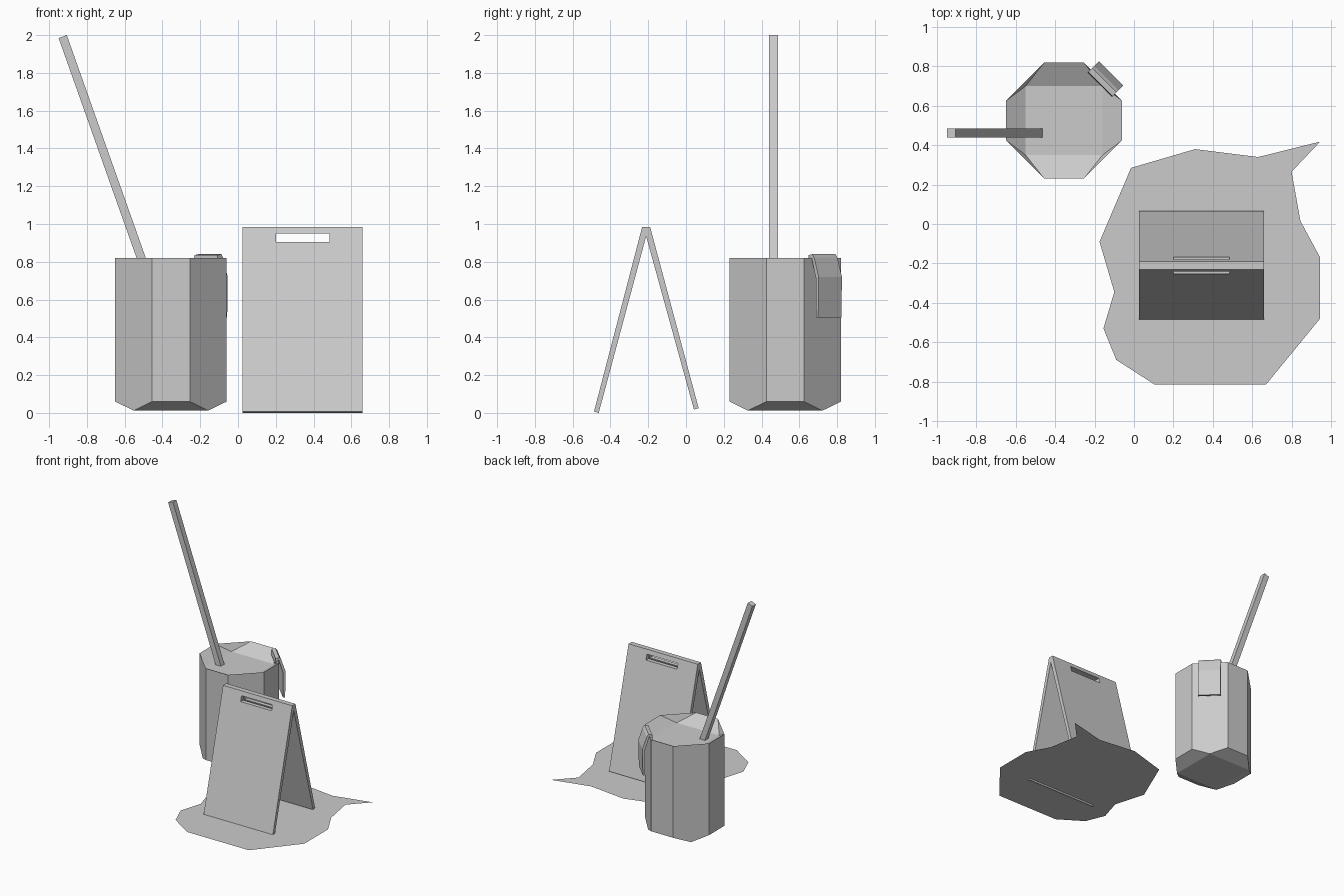
import bpy, bmesh, math
from mathutils import Vector, Matrix

cube = bpy.data.objects.get("Cube")
if cube:
    bpy.data.objects.remove(cube, do_unlink=True)

grey = bpy.data.materials.new("plain_grey")
grey.use_nodes = True
GREY = (0.6, 0.6, 0.6, 1)
grey.diffuse_color = GREY
grey.node_tree.nodes["Principled BSDF"].inputs["Base Color"].default_value = GREY


def finish(name, bm, closed=True):
    """Turn a bmesh into a flat-shaded object."""
    if closed:
        bmesh.ops.recalc_face_normals(bm, faces=bm.faces)
    mesh = bpy.data.meshes.new(name)
    bm.to_mesh(mesh)
    bm.free()
    mesh.materials.append(grey)
    ob = bpy.data.objects.new(name, mesh)
    bpy.context.collection.objects.link(ob)
    return ob


def box(name, size, matrix):
    bm = bmesh.new()
    bmesh.ops.create_cube(bm, size=1, matrix=matrix @ Matrix.Diagonal((*size, 1)))
    return finish(name, bm)


def extrude(name, points, step):
    """Extrude a closed outline of 3D points along a vector."""
    bm = bmesh.new()
    face = bm.faces.new([bm.verts.new(p) for p in points])
    out = bmesh.ops.extrude_face_region(bm, geom=[face], use_keep_orig=True)
    verts = [v for v in out["geom"] if isinstance(v, bmesh.types.BMVert)]
    bmesh.ops.translate(bm, vec=step, verts=verts)
    return finish(name, bm)


# Bucket: eight-sided body, wedge-cut foot and a sunken top
centre = Vector((-0.355, 0.525, 0))
FLAT, HALF, RIM, FOOT = 0.1, 0.295, 0.82, 0.06
outline = [(FLAT, -HALF), (HALF, -FLAT), (HALF, FLAT), (FLAT, HALF),
           (-FLAT, HALF), (-HALF, FLAT), (-HALF, -FLAT), (-FLAT, -HALF)]
bm = bmesh.new()


def ring(points, z):
    return [bm.verts.new(centre + Vector((x, y, z))) for x, y in points]


def square(a, b):
    return [(a, -b), (a, b), (-a, b), (-a, -b)]


low, high = ring(outline, FOOT), ring(outline, RIM)
base = ring(square(0.1975, 0.1975), 0.012)
well = ring(square(0.195, 0.175), 0.755)
for i in range(8):
    j = (i + 1) % 8
    bm.faces.new((low[i], low[j], high[j], high[i]))
for octagon, corners in ((low, base), (high, well)):
    bm.faces.new(corners)
    for k in range(4):
        a, b = octagon[2 * k], octagon[2 * k + 1]
        bm.faces.new((a, b, corners[k]))
        bm.faces.new((octagon[2 * k - 1], a, corners[k], corners[k - 1]))
finish("bucket", bm)

# Mop handle leaning out of the bucket
top, bottom = Vector((-0.928, 0.463, 1.992)), Vector((-0.477, 0.463, 0.72))
axis = top - bottom
tilt = Matrix.Rotation(math.atan2(axis.x, axis.z), 4, 'Y')
box("mop_handle", (0.046, 0.046, axis.length),
    Matrix.Translation((top + bottom) / 2) @ tilt)

# Cloth folded over the rim on one corner of the bucket
outward = Vector((1, 1, 0)).normalized()
along = Vector((1, -1, 0)).normalized()
fold = [(0.258, 0.79), (0.262, 0.835), (0.29, 0.84), (0.305, 0.82),
        (0.338, 0.72), (0.334, 0.505), (0.318, 0.505), (0.318, 0.71),
        (0.285, 0.82), (0.27, 0.81)]
extrude("cloth",
        [centre + outward * r + along * -0.087 + Vector((0, 0, z)) for r, z in fold],
        along * 0.174)

# Folding floor sign: two boards meeting at the top
section = [(-0.487, 0.007), (-0.232, 0.985), (-0.19, 0.985), (0.067, 0.025),
           (0.042, 0.018), (-0.211, 0.935), (-0.462, 0)]
sign = extrude("floor_sign", [(0.025, y, z) for y, z in section], Vector((0.635, 0, 0)))

# Hand slot cut through both boards
cutter = box("slot_cutter", (0.285, 0.4, 0.045), Matrix.Translation((0.343, -0.21, 0.927)))
cutter.hide_render = True
cut = sign.modifiers.new("hand_slot", 'BOOLEAN')
cut.operation, cut.solver, cut.object = 'DIFFERENCE', 'EXACT', cutter
bpy.context.view_layer.objects.active = sign
bpy.ops.object.modifier_apply(modifier=cut.name)
bpy.data.objects.remove(cutter, do_unlink=True)

# Flat puddle under the sign
shore = [(-0.175, -0.09), (-0.1, -0.345), (-0.155, -0.53), (-0.09, -0.69),
         (0.105, -0.815), (0.67, -0.815), (0.945, -0.48), (0.945, -0.17),
         (0.845, 0.015), (0.8, 0.265), (0.945, 0.418), (0.63, 0.34),
         (0.31, 0.38), (-0.015, 0.285)]
bm = bmesh.new()
bm.faces.new([bm.verts.new((x, y, 0.012)) for x, y in shore])
finish("puddle", bm, closed=False)
